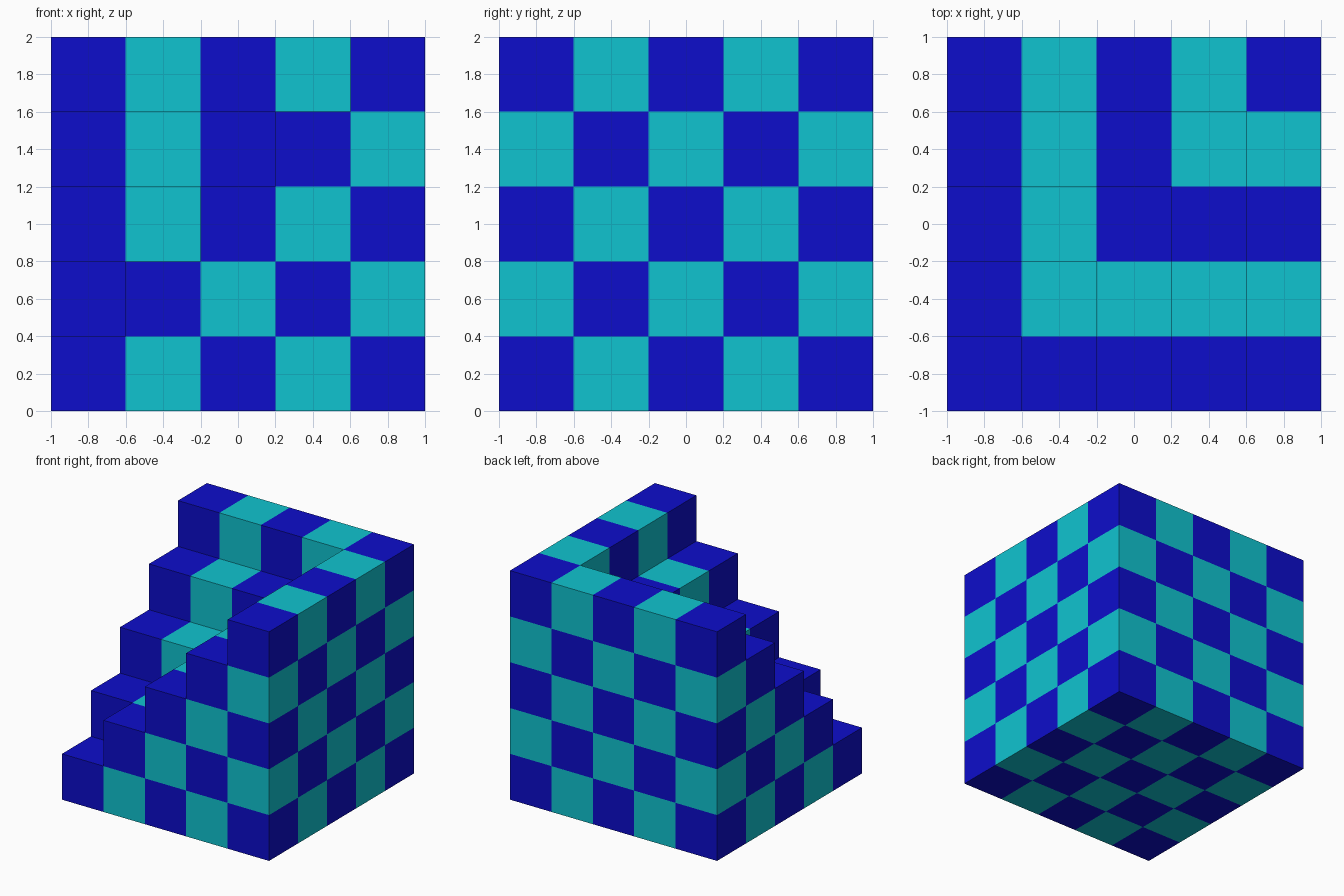
import bpy
import bmesh
from mathutils import Vector

cube = bpy.data.objects.get("Cube")
if cube:
    bpy.data.objects.remove(cube, do_unlink=True)

N = 5            # blocks along each side
S = 2 / N        # block size


def make_material(name, rgb):
    mat = bpy.data.materials.new(name)
    mat.use_nodes = True
    mat.diffuse_color = (*rgb, 1)
    mat.node_tree.nodes["Principled BSDF"].inputs["Base Color"].default_value = (*rgb, 1)
    return mat


materials = [make_material("deep_blue", (0.004, 0.004, 0.6)),
             make_material("turquoise", (0.005, 0.55, 0.63))]


def filled(i, j, k):
    """Nested L-shaped steps rise towards the back and the right."""
    return 0 <= min(i, j, k) and max(i, j) < N and k <= max(i, j)


def add_face(bm, cell, axis, side):
    """One outward square of a block, coloured by the block's parity."""
    normal = Vector((0, 0, 0))
    normal[axis] = side
    u = Vector((0, 0, 0))
    u[(axis + 1) % 3] = 1
    v = normal.cross(u)
    centre = Vector(cell) + Vector((0.5, 0.5, 0.5)) + normal / 2
    corners = [centre + (u * a + v * b) / 2
               for a, b in ((-1, -1), (1, -1), (1, 1), (-1, 1))]
    origin = Vector((1, 1, 0))
    face = bm.faces.new([bm.verts.new(p * S - origin) for p in corners])
    face.material_index = sum(cell) % 2


# Checkered stair block: only the exposed block sides are built
bm = bmesh.new()
for i in range(N):
    for j in range(N):
        for k in range(max(i, j) + 1):
            for axis in range(3):
                for side in (-1, 1):
                    neighbour = [i, j, k]
                    neighbour[axis] += side
                    if not filled(*neighbour):
                        add_face(bm, (i, j, k), axis, side)
bmesh.ops.remove_doubles(bm, verts=bm.verts, dist=0.001)

mesh = bpy.data.meshes.new("checkered_stair_block")
bm.to_mesh(mesh)
bm.free()
for mat in materials:
    mesh.materials.append(mat)
block = bpy.data.objects.new("checkered_stair_block", mesh)
bpy.context.collection.objects.link(block)
